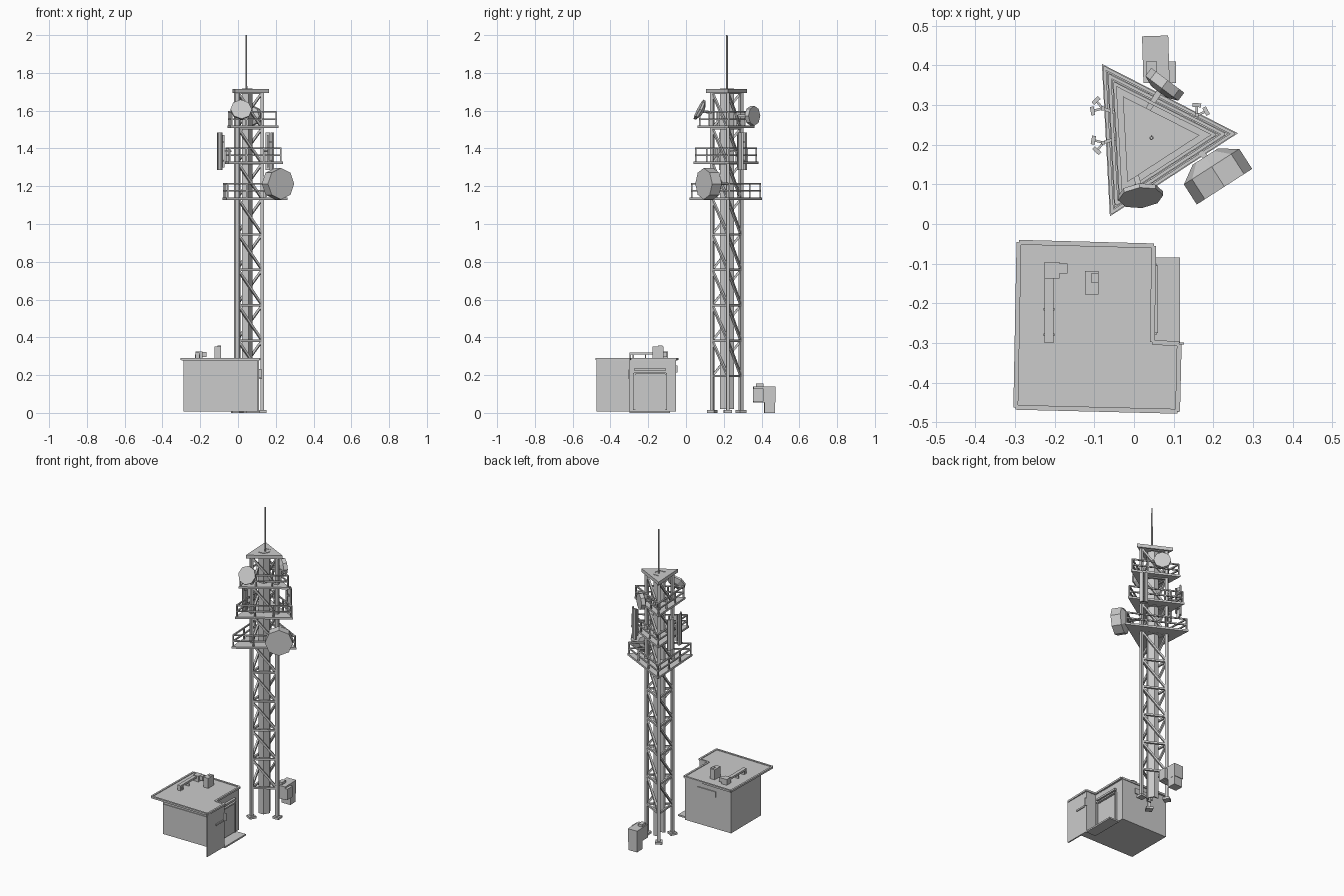
import bpy, bmesh, math
from mathutils import Vector, Matrix

if "Cube" in bpy.data.objects:
    bpy.data.objects.remove(bpy.data.objects["Cube"])

CX, CY = 0.04, 0.217          # tower axis
ANG = [math.radians(a) for a in (3, 123, 243)]


def corner(i, r, z):
    a = ANG[i % 3]
    return Vector((CX + r * math.cos(a), CY + r * math.sin(a), z))


def finish(name, bm):
    bmesh.ops.recalc_face_normals(bm, faces=bm.faces)
    me = bpy.data.meshes.new(name)
    bm.to_mesh(me)
    bm.free()
    ob = bpy.data.objects.new(name, me)
    bpy.context.collection.objects.link(ob)
    return ob


def add_box(bm, lo, hi, rot=0.0):
    lo, hi = Vector(lo), Vector(hi)
    m = Matrix.Translation((lo + hi) / 2) @ Matrix.Rotation(rot, 4, 'Z') @ Matrix.Diagonal((*(hi - lo), 1))
    bmesh.ops.create_cube(bm, size=1, matrix=m)


def add_bar(bm, a, b, w):
    a, b = Vector(a), Vector(b)
    q = (b - a).to_track_quat('Z', 'Y').to_matrix().to_4x4()
    m = Matrix.Translation((a + b) / 2) @ q @ Matrix.Diagonal((w, w, (b - a).length, 1))
    bmesh.ops.create_cube(bm, size=1, matrix=m)


def add_prism(bm, pts, z0, z1):
    f = bm.faces.new([bm.verts.new((x, y, z0)) for x, y in pts])
    ext = bmesh.ops.extrude_face_region(bm, geom=[f])
    top = [v for v in ext['geom'] if isinstance(v, bmesh.types.BMVert)]
    bmesh.ops.translate(bm, verts=top, vec=(0, 0, z1 - z0))


def boxes(name, *items):
    bm = bmesh.new()
    for it in items:
        add_box(bm, *it)
    return finish(name, bm)


# ---- lattice tower ----
LEVELS = [0.195 + 0.1875 * k for k in range(9)]
LEG_R = 0.088
bm = bmesh.new()
for i in range(3):
    c = corner(i, LEG_R, 0)
    add_box(bm, c + Vector((-0.009, -0.009, 0.01)), c + Vector((0.009, 0.009, 1.695)), ANG[i])
finish("tower_legs", bm)
bm = bmesh.new()
for i in range(3):
    c = corner(i, LEG_R, 0)
    add_box(bm, c + Vector((-0.021, -0.021, 0)), c + Vector((0.021, 0.021, 0.014)), ANG[i])
finish("leg_base_plates", bm)
bm = bmesh.new()
for k, z in enumerate(LEVELS):
    for i in range(3):
        add_bar(bm, corner(i, LEG_R, z), corner(i + 1, LEG_R, z), 0.012)
        if k < 8:
            add_bar(bm, corner(i, LEG_R, LEVELS[k + 1]), corner(i + 1, LEG_R, z), 0.012)
finish("tower_bracing", bm)

# cable channel up the middle, and the whip aerial
bm = bmesh.new()
chev = [(-0.018, 0.036), (0.016, 0.036), (0.036, 0), (0.016, -0.036), (-0.018, -0.036),
        (-0.013, -0.028), (0.012, -0.028), (0.027, 0), (0.012, 0.028), (-0.013, 0.028)]
# two open halves keep the channel profile simple
add_prism(bm, [(CX + x, CY + y) for x, y in (chev[0], chev[1], chev[2], chev[7], chev[8], chev[9])], 0.02, 1.718)
add_prism(bm, [(CX + x, CY + y) for x, y in (chev[2], chev[3], chev[4], chev[5], chev[6], chev[7])], 0.02, 1.718)
finish("cable_channel", bm)
bm = bmesh.new()
bmesh.ops.create_cone(bm, segments=6, radius1=0.006, radius2=0.004, depth=0.31, cap_ends=True,
                      matrix=Matrix.Translation((CX + 0.004, CY, 1.845)))
finish("whip_aerial", bm)

# ---- platforms with railings ----
for n, (z, r) in enumerate([(1.128, 0.222), (1.317, 0.198), (1.508, 0.174)]):
    bm = bmesh.new()
    add_prism(bm, [corner(i, r, 0)[:2] for i in range(3)], z, z + 0.013)
    finish(f"platform_{n + 1}", bm)
    bm = bmesh.new()
    rr = r - 0.012
    for i in range(3):
        for h in (0.047, 0.085):
            add_bar(bm, corner(i, rr, z + h), corner(i + 1, rr, z + h), 0.008)
        for t in (0.0, 0.33, 0.67):
            p = corner(i, rr, z).lerp(corner(i + 1, rr, z), t)
            add_bar(bm, p + Vector((0, 0, 0.008)), p + Vector((0, 0, 0.088)), 0.008)
    finish(f"railing_{n + 1}", bm)
bm = bmesh.new()
add_prism(bm, [corner(i, 0.125, 0)[:2] for i in range(3)], 1.693, 1.715)
finish("top_plate", bm)


# ---- dish drums: eight sides, tapered back, mounting arm ----
def dish(name, front, axis, r, depth, taper, mount):
    axis, front = Vector(axis).normalized(), Vector(front)
    side = Vector((0, 0, 1)).cross(axis).normalized()
    up = axis.cross(side)
    bm = bmesh.new()
    rings = []
    for d, s in ((0, r), (depth, r), (depth + taper, r * 0.45)):
        rings.append([bm.verts.new(front - axis * d + s * (math.sin(k * math.pi / 4) * side
                      + math.cos(k * math.pi / 4) * up)) for k in range(8)])
    for a, b in zip(rings, rings[1:]):
        for k in range(8):
            bm.faces.new((a[k], a[(k + 1) % 8], b[(k + 1) % 8], b[k]))
    bm.faces.new(rings[0])
    bm.faces.new(rings[-1])
    add_bar(bm, front - axis * (depth + taper * 0.9), mount, 0.014)
    finish(name, bm)


dish("large_dish", (0.228, 0.094, 1.213), (0.54, -0.84, 0), 0.083, 0.06, 0.03, corner(0, LEG_R, 1.213))
dish("front_dish", (0.017, 0.066, 1.608), (0.1, -0.87, 0.45), 0.057, 0.012, 0.016, corner(2, LEG_R, 1.59))
dish("rear_dish", (0.085, 0.362, 1.573), (0.6, 0.8, 0), 0.052, 0.025, 0.012, (0.03, 0.28, 1.573))

# ---- panel aerials in pairs on the middle platform ----
for n, (x, y, ax, ay) in enumerate([(-0.10, 0.298, -0.9, 0.3), (-0.098, 0.198, -0.9, -0.3), (0.17, 0.292, 0.55, 0.85)]):
    bm = bmesh.new()
    base = Vector((x, y, 1.385))
    out = Vector((ax, ay, 0)).normalized()
    tang = Vector((-out.y, out.x, 0))
    for s in (-1, 1):
        c = base + tang * s * 0.014
        a = math.atan2(out.y, out.x) + s * 0.5
        h = Vector((0.005, 0.011, 0.1))
        add_box(bm, c - h, c + h, a)
        add_bar(bm, c + Vector((0, 0, 0.05)), base - out * 0.022 + Vector((0, 0, 0.05)), 0.006)
        add_bar(bm, c - Vector((0, 0, 0.05)), base - out * 0.022 - Vector((0, 0, 0.05)), 0.006)
    p = base - out * 0.022
    add_bar(bm, p - Vector((0, 0, 0.085)), p + Vector((0, 0, 0.085)), 0.009)
    add_bar(bm, p, p - out * 0.045, 0.008)
    finish(f"panel_aerials_{n + 1}", bm)

# ---- equipment hut: walls, overhanging L-shaped roof, parapet ----
bm = bmesh.new()
add_prism(bm, [(-0.288, -0.36), (0.11, -0.36), (0.11, -0.3), (0.045, -0.3), (0.045, -0.052), (-0.288, -0.052)], 0.008, 0.28)
finish("hut_walls", bm)
roof = [(-0.298, -0.462), (0.11, -0.472), (0.114, -0.302), (0.046, -0.298), (0.05, -0.055), (-0.29, -0.046)]
bm = bmesh.new()
add_prism(bm, roof, 0.277, 0.287)
finish("hut_roof", bm)
bm = bmesh.new()
for k in range(6):
    a, b = roof[k], roof[(k + 1) % 6]
    add_bar(bm, (*a, 0.285), (*b, 0.285), 0.012)
finish("roof_edge", bm)
boxes("side_panel", ((0.104, -0.474, 0.008), (0.112, -0.3, 0.285)))
boxes("panel_handle", ((0.112, -0.39, 0.18), (0.118, -0.32, 0.19)), ((0.112, -0.304, 0.18), (0.126, -0.298, 0.23)))
boxes("front_wall_panel", ((-0.28, -0.365, 0.018), (0.04, -0.358, 0.205)))
boxes("rear_vent", ((-0.18, -0.053, 0.215), (-0.05, -0.046, 0.25)))

# side door, lintel slats and step
boxes("side_door", ((0.044, -0.27, 0.015), (0.052, -0.11, 0.2)))
boxes("door_frame", ((0.044, -0.28, 0.015), (0.057, -0.268, 0.21)), ((0.044, -0.112, 0.015), (0.057, -0.1, 0.21)),
      ((0.044, -0.275, 0.205), (0.06, -0.105, 0.214)), ((0.044, -0.275, 0.224), (0.06, -0.105, 0.236)))
boxes("door_step", ((0.045, -0.3, 0), (0.116, -0.085, 0.01)))

# roof fittings
boxes("roof_unit", ((-0.124, -0.178, 0.287), (-0.09, -0.118, 0.352)), ((-0.108, -0.148, 0.352), (-0.09, -0.125, 0.356)))
boxes("roof_duct", ((-0.226, -0.3, 0.308), (-0.203, -0.13, 0.32)), ((-0.226, -0.137, 0.287), (-0.188, -0.096, 0.324)),
      ((-0.188, -0.125, 0.295), (-0.168, -0.1, 0.322)), ((-0.228, -0.282, 0.285), (-0.2, -0.276, 0.31)),
      ((-0.228, -0.218, 0.285), (-0.2, -0.212, 0.31)), ((-0.226, -0.3, 0.287), (-0.203, -0.292, 0.31)))

# ---- ground cabinet ----
boxes("cabinet_body", ((0.022, 0.356, 0.055), (0.088, 0.474, 0.14), 0.03))
boxes("cabinet_plinth", ((0.024, 0.414, 0.0), (0.086, 0.47, 0.058), 0.03))
boxes("cabinet_top_unit", ((0.03, 0.37, 0.138), (0.058, 0.41, 0.155)))
boxes("cabinet_side_unit", ((0.086, 0.355, 0.06), (0.106, 0.41, 0.13)))
